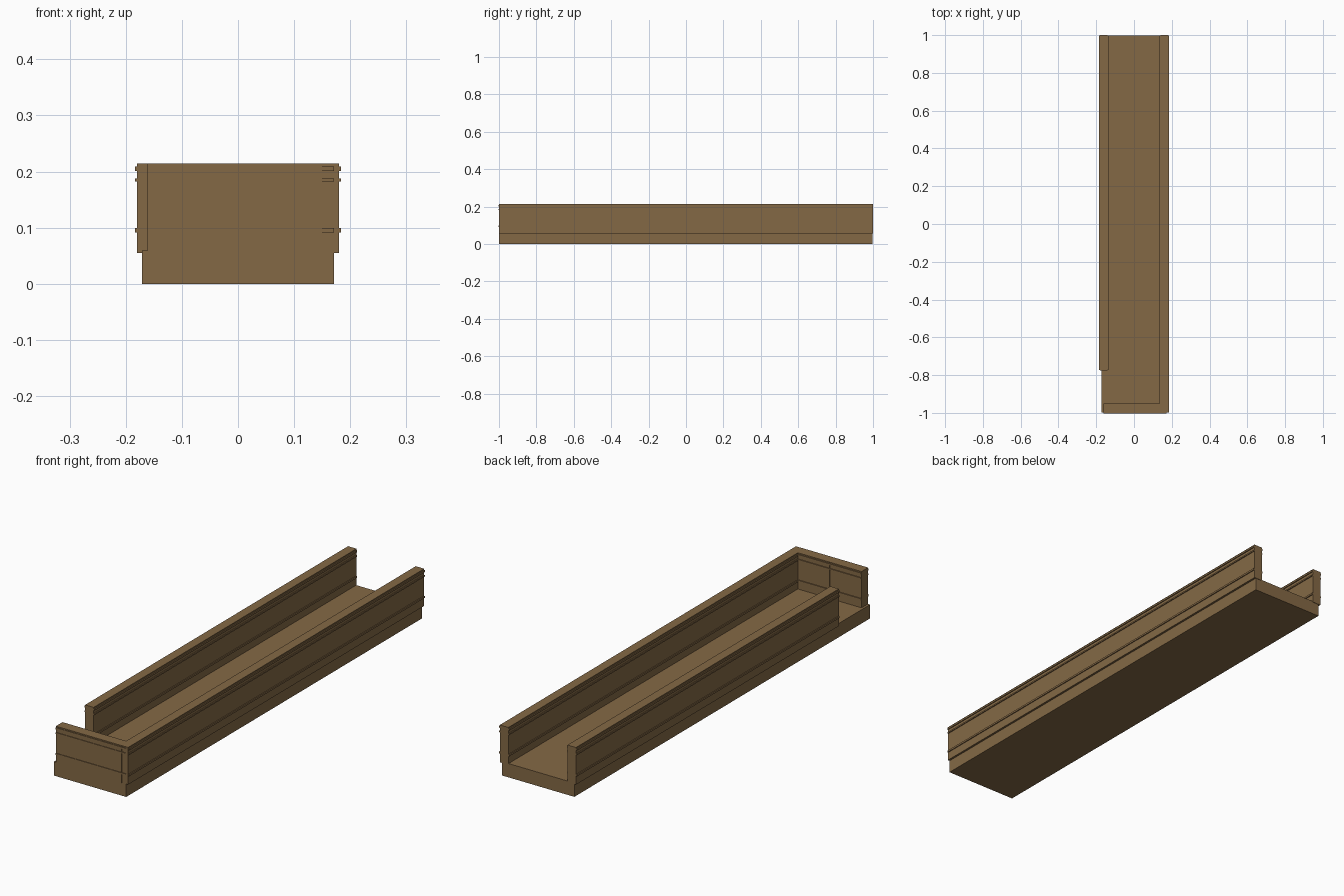
import bpy, bmesh
from mathutils import Vector

if "Cube" in bpy.data.objects:
    bpy.data.objects.remove(bpy.data.objects["Cube"])

# Single stone / timber brown
brown = bpy.data.materials.new("warm_brown")
brown.diffuse_color = (0.231, 0.141, 0.060, 1)
brown.use_nodes = True
brown.node_tree.nodes["Principled BSDF"].inputs["Base Color"].default_value = brown.diffuse_color

def box(name, x0, x1, y0, y1, z0, z1):
    """Axis-aligned box given by its limits."""
    me = bpy.data.meshes.new(name)
    bm = bmesh.new()
    bmesh.ops.create_cube(bm, size=1)
    for v in bm.verts:
        v.co = Vector((x0 if v.co.x < 0 else x1,
                       y0 if v.co.y < 0 else y1,
                       z0 if v.co.z < 0 else z1))
    bm.to_mesh(me)
    bm.free()
    me.materials.append(brown)
    ob = bpy.data.objects.new(name, me)
    bpy.context.collection.objects.link(ob)
    return ob

TOP, BASE = 0.214, 0.055          # parapet heights
STRIPS = [(0.091, 0.099), (0.182, 0.188), (0.201, 0.209)]
OUT = 0.004                       # strip projection

# Deck slab
box("deck", -0.171, 0.171, -0.999, 0.998, 0, 0.059)

# Long side parapets; the left one stops short to leave an opening
for side, sx, y0 in (("right", 1, -0.999), ("left", -1, -0.775)):
    a, b = sorted((sx * 0.14, sx * 0.18))
    box(f"{side}_parapet", a, b, y0, 1.0, BASE, TOP)
    for i, (z0, z1) in enumerate(STRIPS):
        box(f"{side}_moulding_{i}", a - OUT, b + OUT, y0 + 0.001, 0.999, z0, z1)

# Front parapet across the end, with two inner panels meeting at a seam
box("front_parapet", -0.161, 0.15, -0.9995, -0.957, BASE, TOP)
for i, (x0, x1) in enumerate(((-0.161, -0.0115), (-0.0105, 0.145))):
    box(f"front_inner_panel_{i}", x0, x1, -0.96, -0.955, BASE, TOP)
for i, (z0, z1) in enumerate(STRIPS):
    box(f"front_moulding_{i}", -0.161, 0.171, -1.002, -0.955 + OUT, z0, z1)
